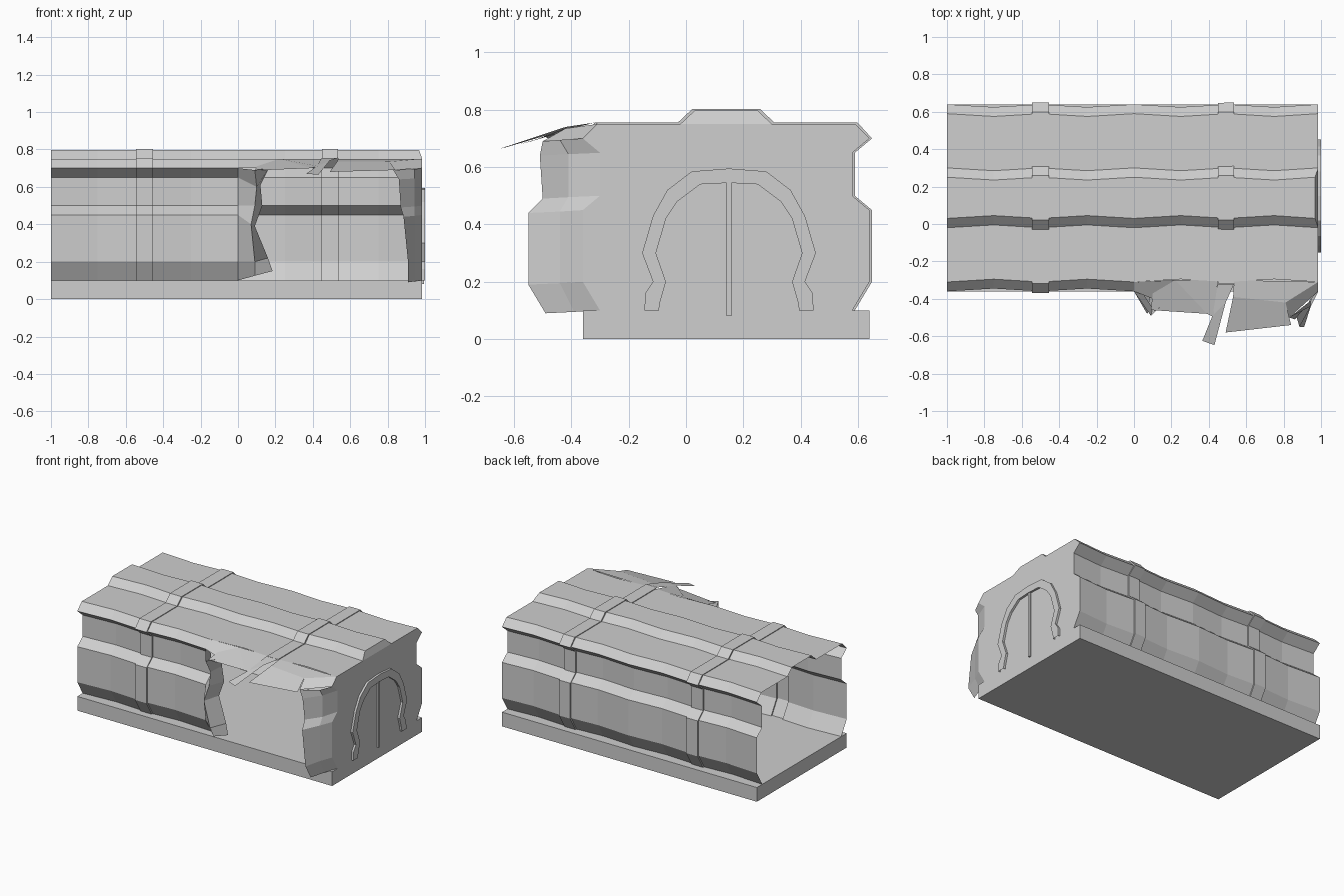
import bpy, bmesh

old = bpy.data.objects.get("Cube")
if old:
    bpy.data.objects.remove(old, do_unlink=True)

grey = bpy.data.materials.new("light_grey")
grey.use_nodes = True
colour = (0.62, 0.62, 0.62, 1)
grey.diffuse_color = colour
grey.node_tree.nodes["Principled BSDF"].inputs["Base Color"].default_value = colour

MID = 0.14      # y of the hall's centre line
END = 0.985     # x of the closed end


def finish(name, bm):
    bmesh.ops.remove_doubles(bm, verts=bm.verts, dist=0.0005)
    mesh = bpy.data.meshes.new(name)
    bm.to_mesh(mesh)
    bm.free()
    mesh.materials.append(grey)
    obj = bpy.data.objects.new(name, mesh)
    bpy.context.collection.objects.link(obj)
    return obj


def loft(name, columns, keep=lambda c, r: True):
    """Skin a list of equally long point columns."""
    bm = bmesh.new()
    grid = [[bm.verts.new(p) for p in col] for col in columns]
    for c in range(len(grid) - 1):
        for r in range(len(grid[0]) - 1):
            if keep(c, r):
                bm.faces.new((grid[c][r], grid[c + 1][r],
                              grid[c + 1][r + 1], grid[c][r + 1]))
    bmesh.ops.delete(bm, geom=[v for v in bm.verts if not v.link_faces], context='VERTS')
    return finish(name, bm)


def sheet(name, *polys):
    bm = bmesh.new()
    for poly in polys:
        bm.faces.new([bm.verts.new(p) for p in poly])
    return finish(name, bm)


def box(name, lo, hi):
    bm = bmesh.new()
    bmesh.ops.create_cube(bm, size=1)
    for v in bm.verts:
        v.co = [(a + b) / 2 + c * (b - a) for a, b, c in zip(lo, hi, v.co)]
    return finish(name, bm)


# Floor slab
box("floor_slab", (-1, MID - 0.5, 0), (END, MID + 0.5, 0.1))

# Half section of the hall: distance from centre line, height
HALF = [(0.44, 0.1), (0.5, 0.2), (0.5, 0.45), (0.44, 0.5), (0.44, 0.65),
        (0.5, 0.7), (0.45, 0.75), (0.16, 0.75), (0.11, 0.797)]


def section(x, rib=False):
    dent = 0.015 * (1 - abs((x % 0.5) - 0.25) / 0.25) if x < END else 0
    out = 0.011 if rib else 0
    side = [(w - dent + out, z + (0.005 if rib and z > 0.7 else 0)) for w, z in HALF]
    top_x = [x - 0.017 if x == END and z > 0.78 else x for w, z in side]
    front = [(tx, MID - w, z) for tx, (w, z) in zip(top_x, side)]
    back = [(tx, MID + w, z) for tx, (w, z) in zip(top_x, side)]
    return front + back[::-1]


# Corrugated shell with raised ribs, front wall burst open
stations = [(-1, 0), (-0.75, 0), (-0.545, 0), (-0.545, 1), (-0.455, 1), (-0.455, 0),
            (-0.25, 0), (0, 0), (0.25, 0), (0.448, 0), (0.448, 1), (0.535, 1),
            (0.535, 0), (0.75, 0), (END, 0)]
loft("hall_shell", [section(x, r) for x, r in stations],
     lambda c, r: stations[c][0] < 0 or r > 5)

# Closed end wall with the small raised ridge
end = section(END)
sheet("end_wall", end[:8] + end[10:], [end[7], end[8], end[9], end[10]])

# Left torn wall, bent outwards and curled back
wall = section(0)[:6]
bent_x = [0.09, 0.09, 0.07, 0.09, 0.1, 0.09]
bent_y = [-0.4, -0.44, -0.48, -0.45, -0.45, -0.49]
curl = [(0.185, -0.375, 0.15), (0.16, -0.36, 0.22), (0.09, -0.34, 0.39),
        (0.13, -0.34, 0.5), (0.12, -0.35, 0.61), (0.165, -0.42, 0.7)]
drop = [0.125, 0.2, 0.4, 0.5, 0.6, 0.69]
loft("left_torn_wall", [wall, list(zip(bent_x, bent_y, drop)), curl])
sheet("left_torn_eave", [section(0)[5], (0.1, -0.4, 0.7), (0.22, -0.3, 0.75), section(0)[6]])

# Right torn wall, peeled away from the end wall
heights = [z for w, z in HALF[:6]]
peel_y = [-0.39, -0.44, -0.44, -0.41, -0.41, -0.44]
tip_y = [-0.49, -0.55, -0.55, -0.5, -0.51, -0.5]
tip_x = [0.91, 0.91, 0.885, 0.87, 0.86, 0.83]
loft("right_torn_wall", [end[:6],
                         [(0.945, y, z - 0.005) for y, z in zip(peel_y, heights)],
                         [(x, y, z - 0.01) for x, y, z in zip(tip_x, tip_y, heights)]])

# Torn roof panels folded out over the hole
sheet("left_roof_flap",
      [(0.22, -0.3, 0.75), (0.1, -0.37, 0.71), (0.09, -0.46, 0.688), (0.39, -0.48, 0.7)],
      [(0.22, -0.3, 0.75), (0.39, -0.48, 0.7), (0.43, -0.5, 0.71), (0.448, -0.3, 0.75)])
sheet("rib_roof_flap",
      [(0.448, -0.32, 0.755), (0.42, -0.49, 0.71), (0.49, -0.42, 0.74), (0.535, -0.32, 0.755)],
      [(0.42, -0.49, 0.71), (0.365, -0.625, 0.67), (0.43, -0.647, 0.665), (0.49, -0.42, 0.74)])
sheet("right_roof_flap",
      [(0.535, -0.3, 0.75), (0.53, -0.39, 0.735), (0.81, -0.42, 0.735), (END, -0.31, 0.75)],
      [(0.53, -0.39, 0.735), (0.49, -0.58, 0.68), (0.84, -0.54, 0.69), (0.81, -0.42, 0.735)],
      [(END, -0.31, 0.75), (0.81, -0.42, 0.735), (0.83, -0.5, 0.69), (END, -0.36, 0.7)])

# Horseshoe door frame: outer and inner outline, mirrored about the door centre
DOOR = 0.15
outer = [(0.295, 0.1), (0.292, 0.16), (0.265, 0.2), (0.303, 0.3), (0.265, 0.43),
         (0.215, 0.52), (0.13, 0.585), (0, 0.595)]
inner = [(0.245, 0.1), (0.24, 0.13), (0.22, 0.2), (0.255, 0.3), (0.22, 0.42),
         (0.18, 0.48), (0.1, 0.54), (0, 0.545)]


def arch(line, x):
    half = [(x, DOOR - w, z) for w, z in line]
    return half + [(x, 2 * DOOR - y, z) for _, y, z in half[-2::-1]]


a, b = END - 0.005, 1.0
loft("door_frame", [arch(outer, a), arch(outer, b), arch(inner, b), arch(inner, a)])
box("door_centre_bar", (a, DOOR - 0.008, 0.08), (0.995, DOOR + 0.008, 0.545))
